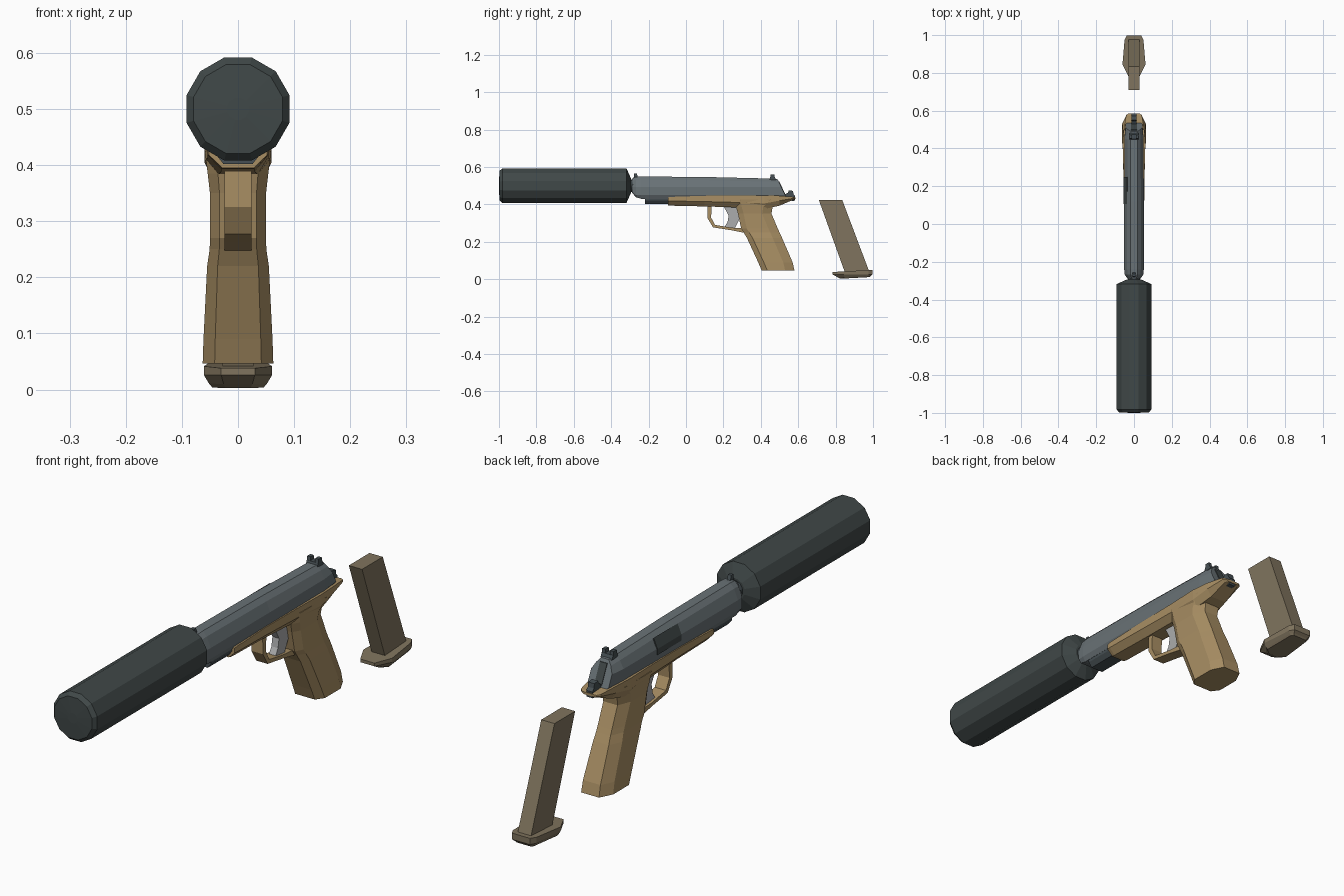
import bpy, bmesh, math

if "Cube" in bpy.data.objects:
    bpy.data.objects.remove(bpy.data.objects["Cube"])


def material(name, hexcode):
    m = bpy.data.materials.new(name)
    c = [int(hexcode[i:i + 2], 16) / 255 for i in (0, 2, 4)]
    m.diffuse_color = [((v + 0.055) / 1.055) ** 2.4 for v in c] + [1]
    m.use_nodes = True
    m.node_tree.nodes["Principled BSDF"].inputs["Base Color"].default_value = m.diffuse_color
    return m


CHARCOAL = material("charcoal", "404848")
STEEL = material("slide grey", "697276")
TAN = material("tan", "a98f64")
MAG = material("brown grey", "80745e")
LIGHT = material("light grey", "abacad")
DARK = material("dark steel", "464f53")


def loft(name, rings, mat, closed=False):
    """Skin matching rings of points; cap the ends unless it is a closed loop."""
    bm = bmesh.new()
    vs = [[bm.verts.new(p) for p in r] for r in rings]
    n = len(vs[0])
    pairs = list(zip(vs, vs[1:])) + ([(vs[-1], vs[0])] if closed else [])
    for a, b in pairs:
        for i in range(n):
            j = (i + 1) % n
            bm.faces.new((a[i], a[j], b[j], b[i]))
    if not closed:
        bm.faces.new(vs[0])
        bm.faces.new(vs[-1])
    bmesh.ops.recalc_face_normals(bm, faces=bm.faces)
    me = bpy.data.meshes.new(name)
    bm.to_mesh(me)
    bm.free()
    me.materials.append(mat)
    ob = bpy.data.objects.new(name, me)
    bpy.context.collection.objects.link(ob)
    return ob


def prism(name, profile, x0, x1, mat):
    """Side profile (y, z) pulled across x."""
    return loft(name, [[(x, y, z) for y, z in profile] for x in (x0, x1)], mat)


def mirrored(half):
    """Half section (x, z), from top to bottom, to a full loop."""
    return half + [(-x, z) for x, z in reversed(half)]


def turned(name, stations, sides, zc, mat):
    """Round part along y from (y, radius) stations."""
    ang = [2 * math.pi * (i + 0.5) / sides for i in range(sides)]
    return loft(name, [[(r * math.cos(a), y, zc + r * math.sin(a)) for a in ang]
                       for y, r in stations], mat)


# Silencer and barrel neck
turned("silencer", [(-1, .02), (-.997, .082), (-.982, .095), (-.318, .095),
                    (-.295, .042)], 12, .5, CHARCOAL)
turned("barrel_neck", [(-.32, .034), (-.25, .034)], 12, .5, DARK)

# Slide: chamfered section, narrowed nose, sloping rear
def slide_ring(y, top, bottom, s, slope=0.0):
    half = [(.019 * s, top), (.036 * s, top - .017), (.052 * s, .492),
            (.052 * s, max(.45, bottom + .008)), (.042 * s, bottom)]
    return [(x, y + slope * (top - z), z) for x, z in mirrored(half)]


loft("slide", [slide_ring(-.288, .537, .462, .68), slide_ring(-.268, .547, .438, .95),
               slide_ring(-.24, .549, .43, 1), slide_ring(.12, .546, .43, 1),
               slide_ring(.45, .538, .43, .98), slide_ring(.49, .534, .44, .85, .48)], STEEL)

# Dark rail under the slide nose
loft("under_rail", [[(x, y, z) for x, z in mirrored([(.042, .435), (.04, .42), (.026, .402)])]
                    for y in (-.22, -.08)], DARK)

# Ejection port plate on the -x side
loft("ejection_port", [[(x, y, z) for x, z in ((-.0545, .47), (-.0545, .493), (-.038, .531),
                                               (-.03, .52), (-.045, .47))]
                       for y in (.105, .25)], CHARCOAL)

# Plate on the sloping slide rear
prism("rear_slot", [(.496, .522), (.499, .522), (.533, .45), (.528, .45)], -.015, .015, CHARCOAL)

# Sights
prism("front_sight", [(-.28, .54), (-.277, .566), (-.264, .566), (-.255, .54)], -.007, .007, DARK)
prism("rear_sight_base", [(.445, .53), (.45, .546), (.475, .546), (.483, .53)], -.024, .024, DARK)
for side, x in (("left", -.024), ("right", .01)):
    prism("rear_sight_post_" + side, [(.45, .54), (.453, .56), (.472, .56), (.474, .54)],
          x, x + .014, DARK)

# Hammer
prism("hammer", [(.5, .44), (.545, .462), (.55, .475), (.572, .472), (.575, .455), (.584, .445),
                 (.582, .42), (.565, .418), (.553, .435), (.51, .42)], -.013, .013, DARK)

# Frame with tail
def frame_ring(y, top, mid, bottom, w, wb):
    return [(x, y, z) for x, z in mirrored([(w, top), (w, mid), (wb, bottom)])]


loft("frame", [frame_ring(-.095, .437, .418, .395, .052, .028),
               frame_ring(-.08, .44, .418, .393, .054, .03),
               frame_ring(.1, .446, .415, .389, .054, .03),
               frame_ring(.29, .447, .41, .383, .056, .035),
               frame_ring(.42, .448, .405, .375, .06, .045),
               frame_ring(.50, .446, .42, .393, .054, .035),
               frame_ring(.575, .44, .432, .425, .042, .03),
               frame_ring(.585, .437, .432, .428, .03, .022)], TAN)

# Grip: chamfered sections raked backwards
def grip_ring(z, yf, yb, w):
    half = [(w * .66, yf), (w, yf + .03), (w, yb - .05), (w * .6, yb)]
    return [(x, y, z) for x, y in half + [(-x, y) for x, y in reversed(half)]]


loft("grip", [grip_ring(.046, .405, .58, .063), grip_ring(.09, .386, .57, .0615),
              grip_ring(.22, .326, .514, .055), grip_ring(.25, .308, .5, .0505),
              grip_ring(.27, .295, .491, .05), grip_ring(.35, .278, .457, .05),
              grip_ring(.385, .268, .463, .054), grip_ring(.425, .262, .5, .059)], TAN)

# Trigger guard: strip of outer and inner points (y, z)
strip = [((.115, .395), (.138, .395)), ((.116, .325), (.134, .33)), ((.145, .277), (.155, .29)),
         ((.24, .262), (.24, .276)), ((.325, .245), (.325, .27))]
w = .024
loft("trigger_guard", [[(-w, *o), (w, *o), (w, *i), (-w, *i)] for o, i in strip], TAN)

# Trigger
prism("trigger", [(.2, .392), (.228, .34), (.222, .305), (.207, .28), (.262, .274),
                  (.285, .32), (.28, .392)], -.014, .014, LIGHT)

# Magazine body and base, lying behind the grip
prism("magazine_body", [(.71, .424), (.835, .424), (.978, .045), (.85, .035)], -.028, .028, MAG)


def base_ring(s, zf, zb, dy):
    half = [(.03, .782 + dy), (.061, .845), (.05, .975), (.038, .998 - dy / 3)]
    pts = [(x * s, y) for x, y in half]
    return [(x, y, zf + (zb - zf) * (y - .78) / .22)
            for x, y in pts + [(-x, y) for x, y in reversed(pts)]]


loft("magazine_base", [base_ring(.75, .0, .012, .045), base_ring(.85, .008, .018, .03),
                       base_ring(1, .026, .026, 0), base_ring(1, .038, .05, 0)], MAG)
